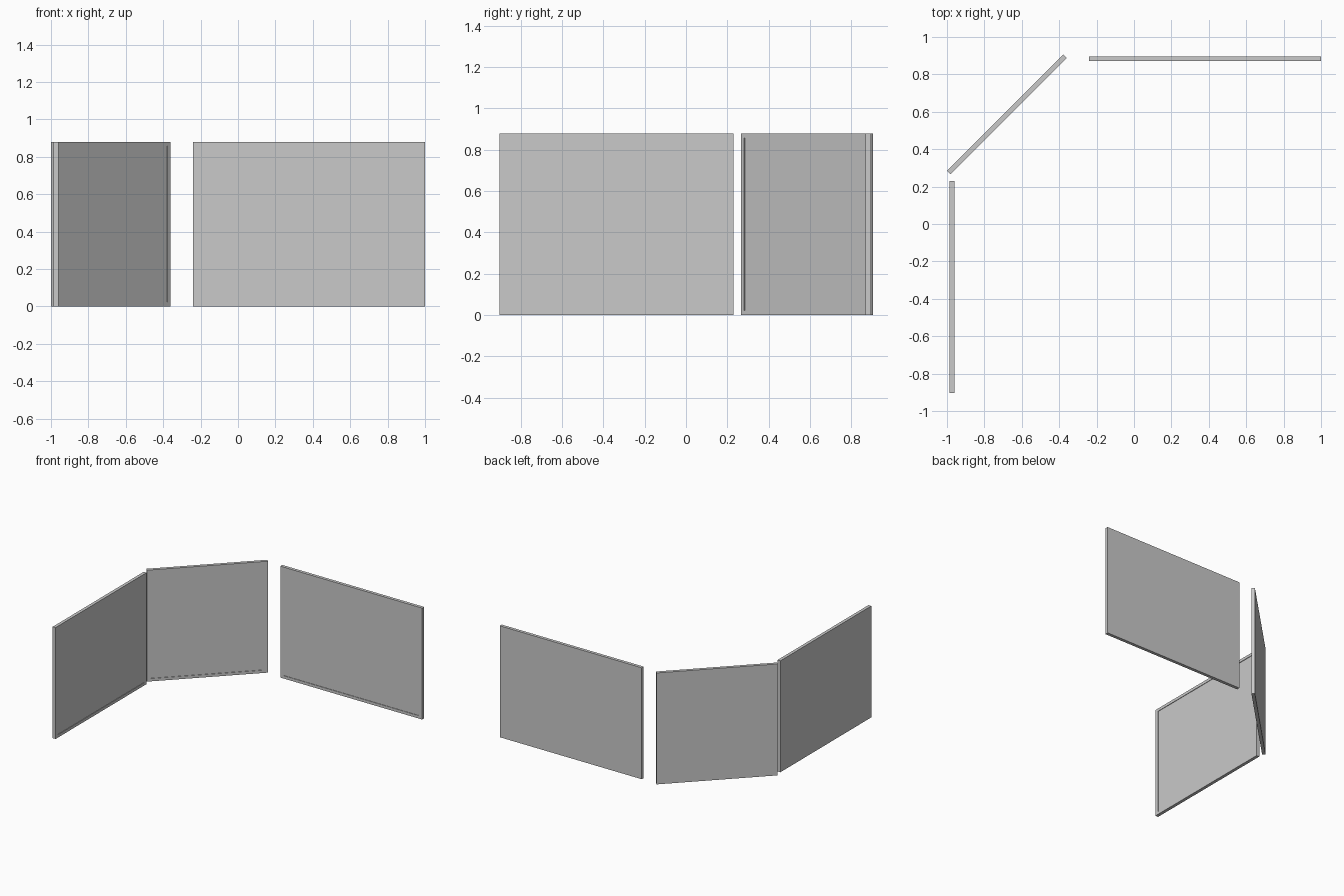
import bpy
import bmesh
from math import radians
from mathutils import Matrix, Vector

cube = bpy.data.objects.get("Cube")
if cube:
    bpy.data.objects.remove(cube, do_unlink=True)

HEIGHT = 0.88
THICKNESS = 0.025
BORDER = 0.036   # fraction of the panel size
RECESS = 0.004

# One plain grey for everything
grey = bpy.data.materials.new("plain_grey")
grey.use_nodes = True
colour = (0.588, 0.588, 0.588, 1)
grey.diffuse_color = colour
grey.node_tree.nodes["Principled BSDF"].inputs["Base Color"].default_value = colour


def framed_panel(name, length, centre, angle):
    """Upright board whose front has a shallow recess inside a border."""
    bm = bmesh.new()
    bmesh.ops.create_cube(bm, size=1)
    bm.normal_update()
    front = [f for f in bm.faces if f.normal.y < -0.9]
    bmesh.ops.inset_individual(bm, faces=front, thickness=BORDER)
    bmesh.ops.inset_individual(bm, faces=front, thickness=0,
                               depth=-RECESS / THICKNESS)
    bmesh.ops.scale(bm, vec=Vector((length, THICKNESS, HEIGHT)), verts=bm.verts)
    place = Matrix.Translation((*centre, HEIGHT / 2))
    turn = Matrix.Rotation(radians(angle), 4, "Z")
    mesh = bpy.data.meshes.new(name)
    bm.to_mesh(mesh)
    bm.free()
    mesh.materials.append(grey)
    panel = bpy.data.objects.new(name, mesh)
    panel.matrix_world = place @ turn
    bpy.context.collection.objects.link(panel)


# Three panels standing around a corner, all facing inwards
framed_panel("back_panel", 1.24, (0.38, 0.883), 0)
framed_panel("corner_panel", 0.88, (-0.68, 0.586), 45)
framed_panel("side_panel", 1.135, (-0.973, -0.337), 90)
